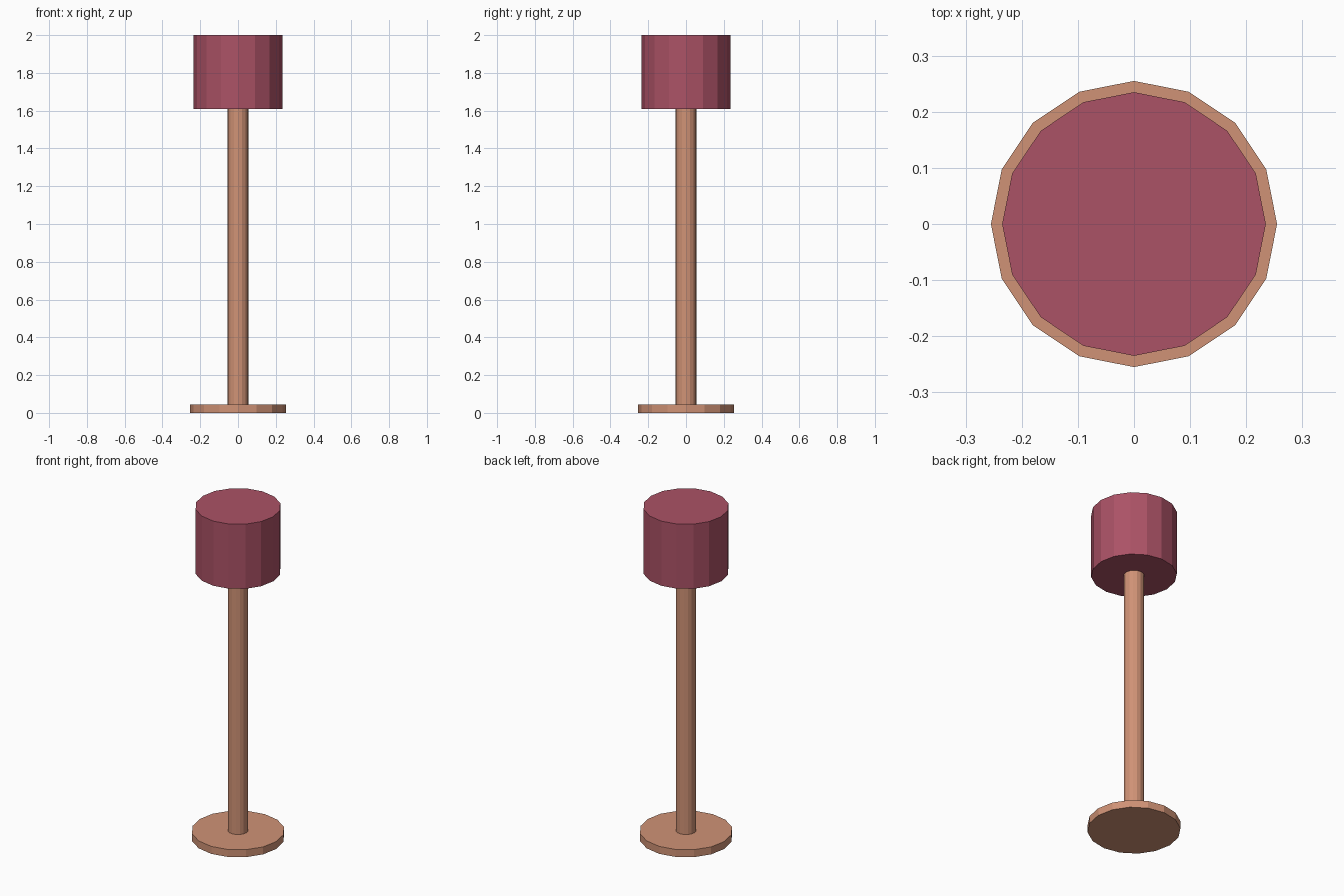
import bpy

cube = bpy.data.objects.get("Cube")
if cube:
    bpy.data.objects.remove(cube, do_unlink=True)


def make_material(name, rgb):
    mat = bpy.data.materials.new(name)
    mat.use_nodes = True
    color = (*rgb, 1.0)
    mat.diffuse_color = color
    mat.node_tree.nodes["Principled BSDF"].inputs["Base Color"].default_value = color
    return mat


def add_disc(name, radius, bottom, top, mat):
    """Flat-shaded sixteen-sided cylinder standing between two heights."""
    bpy.ops.mesh.primitive_cylinder_add(
        vertices=16, radius=radius, depth=top - bottom,
        location=(0, 0, (bottom + top) / 2))
    obj = bpy.context.object
    obj.name = name
    obj.data.name = name
    obj.data.materials.append(mat)
    return obj


wood = make_material("warm wood", (0.63, 0.29, 0.18))
fabric = make_material("crimson fabric", (0.41, 0.084, 0.133))

# Floor lamp: round foot, slim pole and drum shade
add_disc("base", 0.255, 0.0, 0.045, wood)
add_disc("pole", 0.056, 0.045, 1.61, wood)
add_disc("shade", 0.235, 1.61, 2.0, fabric)
